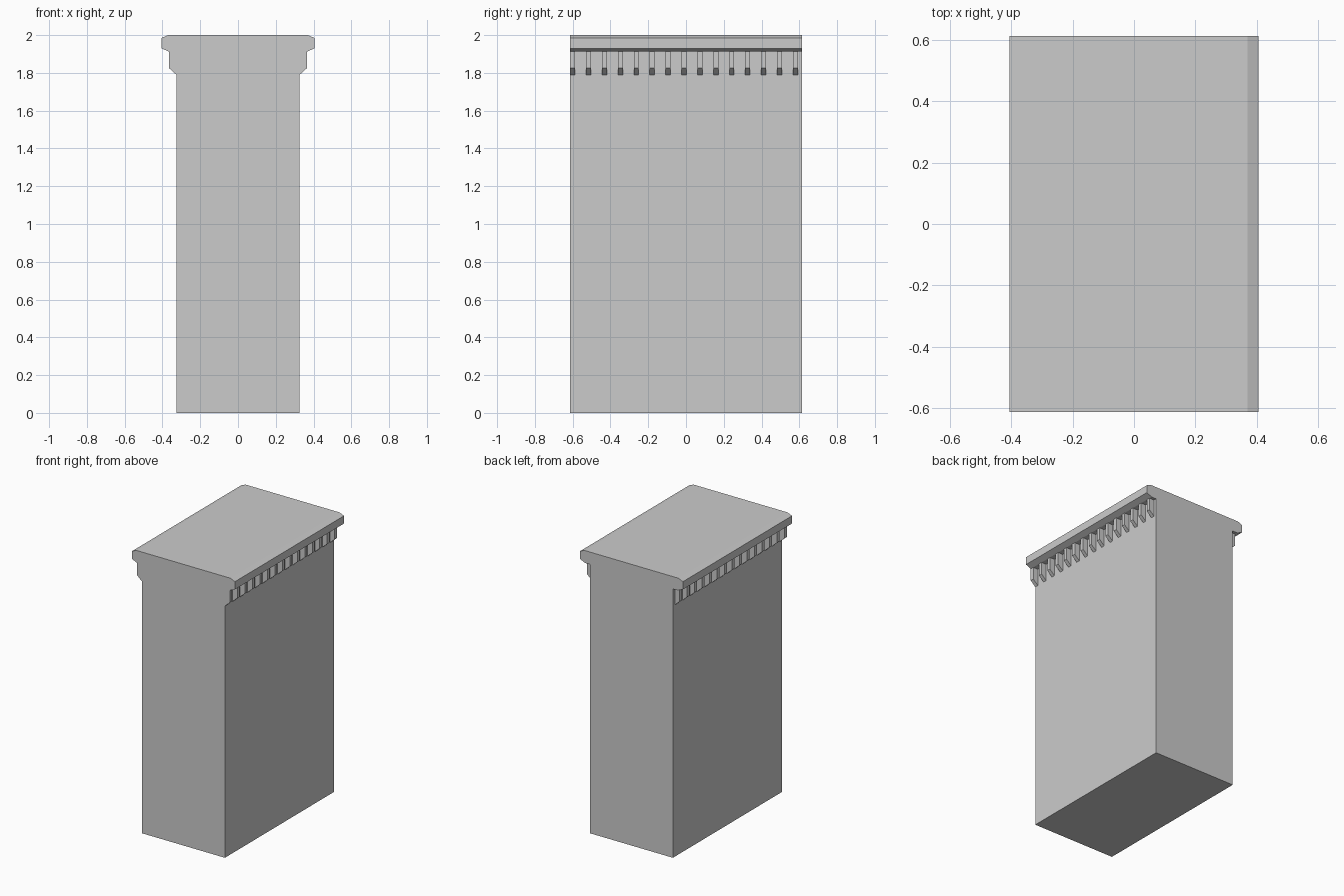
import bpy, bmesh

if "Cube" in bpy.data.objects:
    bpy.data.objects.remove(bpy.data.objects["Cube"])

HALF_Y = 0.613   # half length of the wall


def prism(name, parts):
    """Extrude x-z profiles along y; parts = [(profile, y0, y1), ...]"""
    bm = bmesh.new()
    for profile, y0, y1 in parts:
        face = bm.faces.new([bm.verts.new((x, y0, z)) for x, z in profile])
        res = bmesh.ops.extrude_face_region(bm, geom=[face], use_keep_orig=True)
        verts = [g for g in res["geom"] if isinstance(g, bmesh.types.BMVert)]
        bmesh.ops.translate(bm, verts=verts, vec=(0, y1 - y0, 0))
    bmesh.ops.recalc_face_normals(bm, faces=bm.faces[:])
    mesh = bpy.data.meshes.new(name)
    bm.to_mesh(mesh)
    bm.free()
    obj = bpy.data.objects.new(name, mesh)
    bpy.context.collection.objects.link(obj)
    return obj


# Wall body and cornice share one continuous profile
half = [(0.326, 0), (0.326, 1.912), (0.365, 1.912), (0.405, 1.93),
        (0.405, 1.985), (0.37, 2.0)]
outline = half + [(-x, z) for x, z in reversed(half)]
prism("wall_with_cornice", [(outline, -HALF_Y, HALF_Y)])

# Row of small brackets under the cornice, mirrored to the other side
bracket = [(0.326, 1.79), (0.365, 1.825), (0.365, 1.912), (0.326, 1.912)]
row = []
for i in range(15):
    y = -HALF_Y + i * 0.0842
    row.append((bracket, y, y + 0.026))
brackets = prism("cornice_brackets", row)
mirror = brackets.modifiers.new("mirror", 'MIRROR')
mirror.use_axis[0] = True
